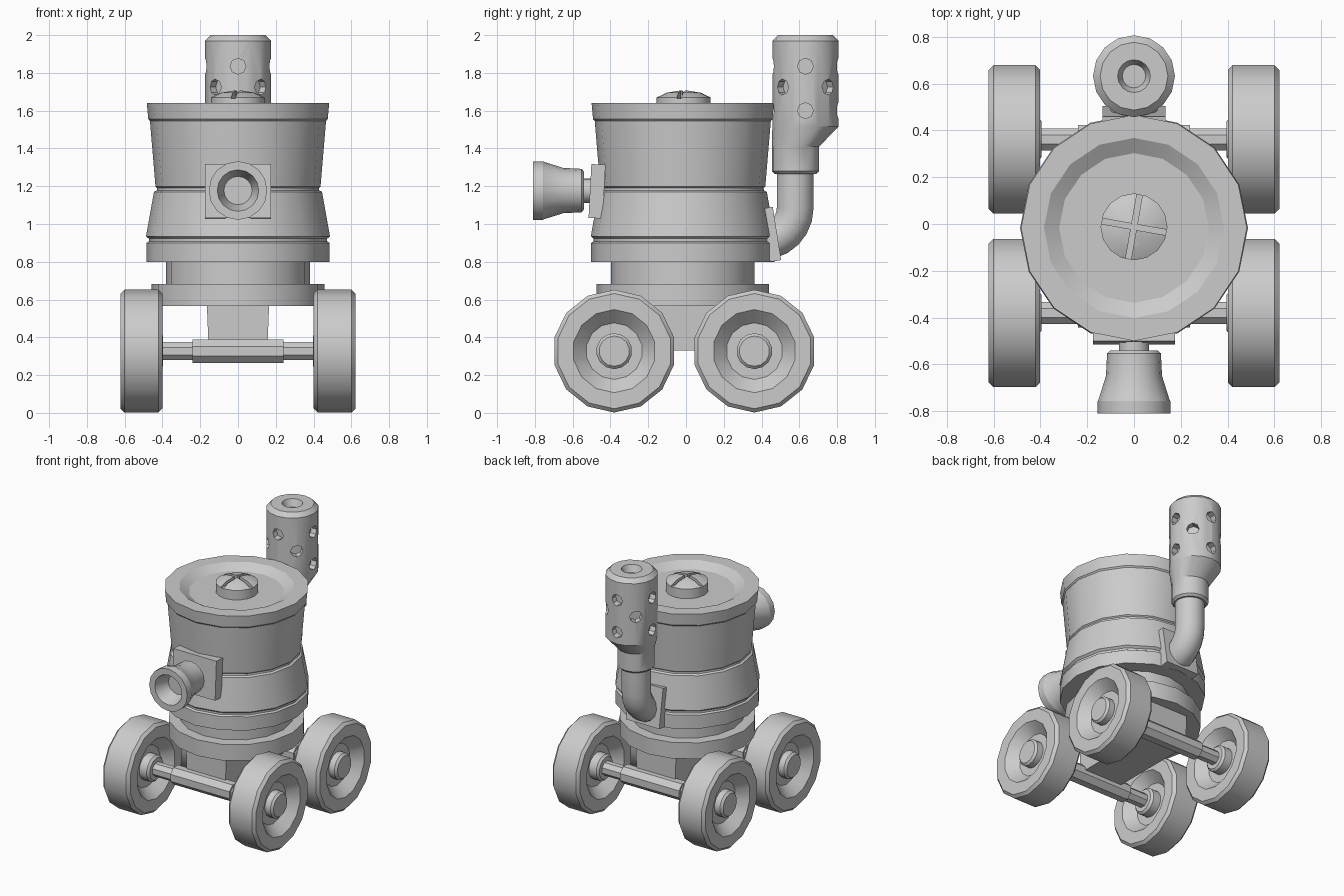
import bpy, bmesh, math
from mathutils import Matrix, Vector

if "Cube" in bpy.data.objects:
    bpy.data.objects.remove(bpy.data.objects["Cube"])

CY = -0.017   # body centre in y
WZ = 0.327    # wheel axis height


def add_object(name, bm, smooth=True):
    bmesh.ops.remove_doubles(bm, verts=bm.verts, dist=1e-5)
    bmesh.ops.recalc_face_normals(bm, faces=bm.faces)
    me = bpy.data.meshes.new(name)
    bm.to_mesh(me)
    bm.free()
    ob = bpy.data.objects.new(name, me)
    bpy.context.collection.objects.link(ob)
    if smooth:
        bpy.ops.object.select_all(action='DESELECT')
        ob.select_set(True)
        bpy.context.view_layer.objects.active = ob
        bpy.ops.object.shade_smooth_by_angle(angle=math.radians(30))
    return ob


def lathe(name, profile, n, mat, phase=0.0):
    """Revolve (radius, height[, y shift]) points round local z."""
    bm = bmesh.new()
    rings = []
    for p in profile:
        r, z = p[0], p[1]
        dy = p[2] if len(p) > 2 else 0
        if r == 0:
            rings.append([bm.verts.new(mat @ Vector((0, dy, z)))] * n)
            continue
        rings.append([bm.verts.new(mat @ Vector((
            r * math.cos(2 * math.pi * i / n + phase),
            r * math.sin(2 * math.pi * i / n + phase) + dy, z))) for i in range(n)])
    for a, b in zip(rings, rings[1:]):
        for i in range(n):
            j = (i + 1) % n
            bm.faces.new(list(dict.fromkeys((a[i], a[j], b[j], b[i]))))
    return add_object(name, bm)


def box(name, size, mat, taper=1.0):
    """Box whose bottom is scaled in x by taper."""
    bm = bmesh.new()
    bmesh.ops.create_cube(bm, size=1)
    for v in bm.verts:
        if v.co.z < 0:
            v.co.x *= taper
        v.co = mat @ Vector([a * b for a, b in zip(v.co, size)])
    return add_object(name, bm, False)


def cut(ob, bm, name):
    cutter = add_object(name, bm, False)
    mod = ob.modifiers.new("cut", 'BOOLEAN')
    mod.operation, mod.solver, mod.object = 'DIFFERENCE', 'EXACT', cutter
    bpy.context.view_layer.objects.active = ob
    bpy.ops.object.modifier_apply(modifier=mod.name)
    bpy.data.objects.remove(cutter)


T = Matrix.Translation
ALONG_X = Matrix.Rotation(math.pi / 2, 4, 'Y')
ALONG_FRONT = Matrix.Rotation(math.pi / 2, 4, 'X')

# Barrel body with grooves and a dished lid
lathe("barrel_body", [
    (0, 0.80), (0.485, 0.80), (0.485, 0.90), (0.472, 0.908), (0.472, 0.922), (0.487, 0.935),
    (0.445, 1.17), (0.43, 1.178), (0.428, 1.19), (0.437, 1.198), (0.466, 1.545), (0.475, 1.555),
    (0.483, 1.64), (0.385, 1.64), (0.32, 1.60), (0, 1.60)], 16, T((0, CY, 0)))

# Neck and turntable flange
lathe("neck_flange", [(0, 0.565), (0.457, 0.565), (0.457, 0.683), (0.38, 0.683), (0.38, 0.80), (0, 0.80)],
      16, T((0, CY, 0)))

# Slotted filler cap
cap = lathe("lid_cap", [(0, 1.585), (0.143, 1.585), (0.143, 1.67), (0.09, 1.695), (0, 1.71)],
            16, T((0, CY + 0.005, 0)))
for a in (-10, 80):
    bm = bmesh.new()
    bmesh.ops.create_cube(bm, size=1)
    bm.transform(T((0, CY + 0.005, 1.71)) @ Matrix.Rotation(math.radians(a), 4, 'Z')
                 @ Matrix.Diagonal((0.4, 0.024, 0.09, 1)))
    cut(cap, bm, "slot_cutter")

# Front nozzle and mounting plate
box("nozzle_plate", (0.35, 0.075, 0.285),
    T((0, -0.471, 1.173)) @ Matrix.Rotation(math.radians(-3), 4, 'X'))
lathe("front_nozzle", [
    (0, 0.44), (0.065, 0.44), (0.065, 0.54), (0.10, 0.54), (0.115, 0.553), (0.12, 0.65),
    (0.152, 0.752), (0.155, 0.757), (0.155, 0.81), (0.11, 0.81), (0.075, 0.70), (0, 0.70)],
    16, T((0, 0, 1.177)) @ ALONG_FRONT)

# Exhaust muffler with offset collar
muffler = lathe("exhaust_muffler", [
    (0, 1.265, 0.58), (0.11, 1.265, 0.58), (0.125, 1.28, 0.58), (0.125, 1.41, 0.58),
    (0.175, 1.515, 0.632), (0.175, 1.97, 0.632), (0.145, 2.0, 0.632), (0.07, 2.0, 0.632),
    (0.05, 1.95, 0.632), (0, 1.95, 0.632)], 16, Matrix.Identity(4))
bm = bmesh.new()
for z, off in ((1.835, 0), (1.725, 45), (1.60, 0)):
    for k in range(4):
        bmesh.ops.create_cone(
            bm, cap_ends=True, segments=8, radius1=0.042, radius2=0.042, depth=0.1,
            matrix=T((0, 0.632, z)) @ Matrix.Rotation(math.radians(off + 90 * k), 4, 'Z')
            @ T((0.175, 0, 0)) @ ALONG_X)
cut(muffler, bm, "vent_cutter")

# Exhaust elbow: rings swept along a quarter bend
bm = bmesh.new()
path = [(0.578, 1.28, 0)] + [
    (0.40 + 0.178 * math.cos(t), 1.085 - 0.178 * math.sin(t), t)
    for t in [math.pi / 2 * i / 6 for i in range(7)]]
rings = []
for y, z, t in path:
    rings.append([bm.verts.new((
        0.1 * math.cos(a), y + 0.1 * math.sin(a) * math.cos(t), z - 0.1 * math.sin(a) * math.sin(t)))
        for a in [2 * math.pi * i / 14 for i in range(14)]])
for a, b in zip(rings, rings[1:]):
    for i in range(14):
        j = (i + 1) % 14
        bm.faces.new((a[i], a[j], b[j], b[i]))
bm.faces.new(rings[0])
bm.faces.new(rings[-1])
add_object("exhaust_elbow", bm)
box("exhaust_plate", (0.27, 0.06, 0.285),
    T((0, 0.452, 0.945)) @ Matrix.Rotation(math.radians(9), 4, 'X'))

# Chassis block
box("chassis_block", (0.33, 0.72, 0.25), T((0, -0.01, 0.455)), 0.94)

# Axles, axle housings and wheels
for label, y in (("front", -0.38), ("rear", 0.362)):
    lathe(label + "_axle", [(0, -0.5), (0.051, -0.5), (0.051, 0.5), (0, 0.5)],
          8, T((0, y, WZ)) @ ALONG_X, math.pi / 8)
    lathe(label + "_axle_housing", [(0, -0.24), (0.067, -0.24), (0.067, 0.24), (0, 0.24)],
          8, T((0, y, WZ)) @ ALONG_X, math.pi / 8)
    for side, s in (("right", 1), ("left", -1)):
        lathe(f"{label}_{side}_wheel", [
            (0, -0.115), (0.08, -0.115), (0.095, -0.10), (0.095, -0.04), (0.15, -0.04), (0.22, -0.11),
            (0.305, -0.11), (0.325, -0.09), (0.325, 0.09), (0.305, 0.11), (0.22, 0.11), (0.15, 0.04),
            (0.095, 0.04), (0.095, 0.085), (0.08, 0.10), (0, 0.10)],
            14, T((s * 0.511, y, WZ)) @ Matrix.Rotation(s * math.pi / 2, 4, 'Y'))
